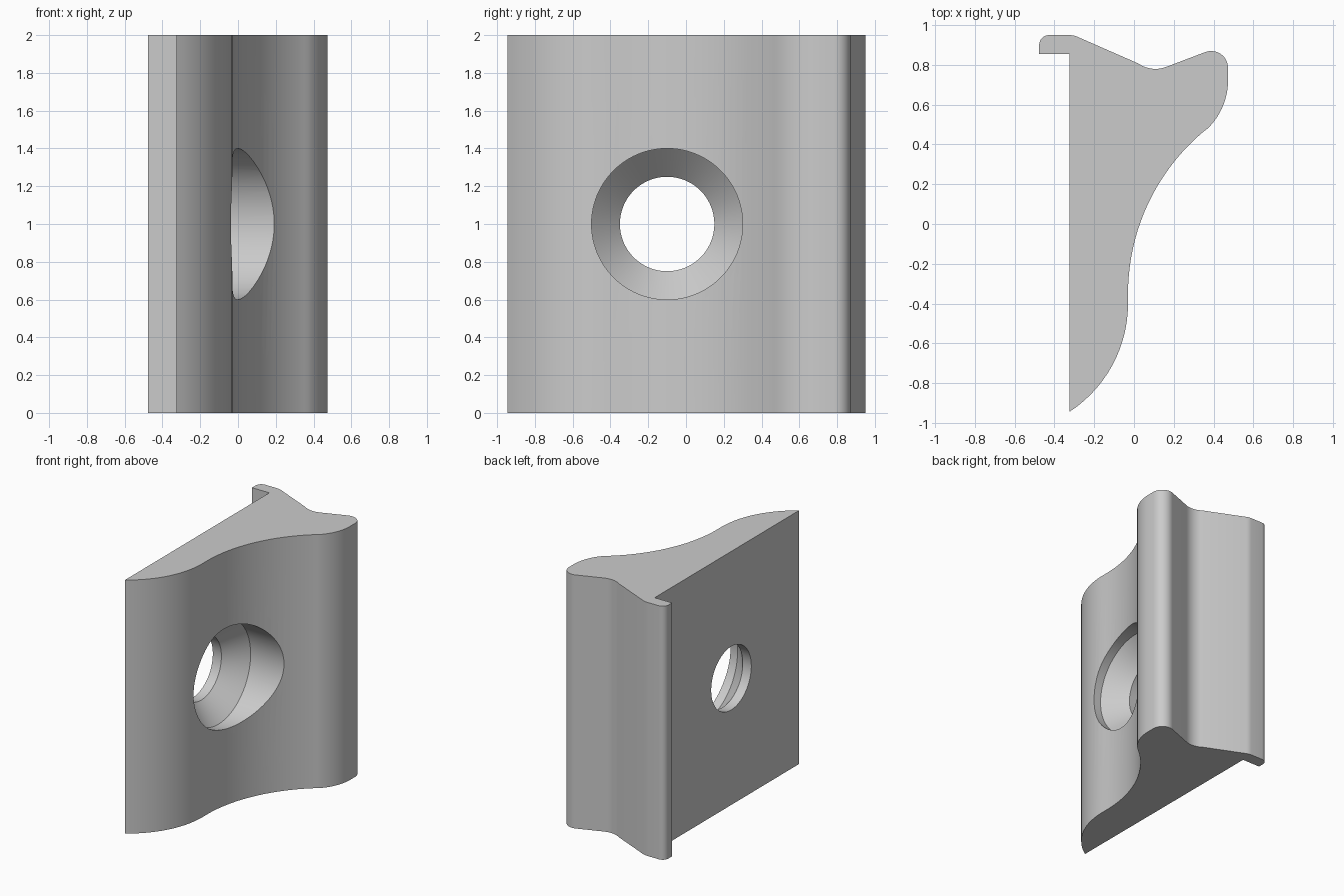
import bpy
import bmesh
from math import cos, sin, radians, pi

cube = bpy.data.objects.get("Cube")
if cube:
    bpy.data.objects.remove(cube, do_unlink=True)

HEIGHT = 2.0
HOLE_Y, HOLE_Z = -0.1, 1.0


def arc(cx, cy, r, start, end, n):
    """Points along a circular arc, angles in degrees."""
    angles = [radians(start + (end - start) * i / n) for i in range(n + 1)]
    return [(cx + r * cos(a), cy + r * sin(a)) for a in angles]


def mesh_object(name, bm):
    bmesh.ops.recalc_face_normals(bm, faces=bm.faces)
    mesh = bpy.data.meshes.new(name)
    bm.to_mesh(mesh)
    bm.free()
    obj = bpy.data.objects.new(name, mesh)
    bpy.context.collection.objects.link(obj)
    return obj


# Cross-section, counter-clockwise from the thin front tip
profile = arc(-0.681, -0.4, 0.651, -56.8, 0, 14)           # convex nose
profile += arc(1.034, -0.35, 1.064, 180, 130, 20)          # hollow sweep
profile += arc(0.137, 0.722, 0.336, -50, 0, 12)[1:]        # shoulder
profile += arc(0.388, 0.785, 0.085, 0, 110, 14)            # rounded back corner
profile += arc(0.108, 0.930, 0.150, -70, -125, 10)         # back groove
profile += arc(-0.325, 0.85, 0.1, 67, 90, 4)               # lip ramp end
profile += arc(-0.427, 0.9, 0.05, 90, 180, 8)              # lip corner
profile += [(-0.477, 0.855), (-0.325, 0.855)]              # lip underside

# Extruded block
bm = bmesh.new()
base = bm.faces.new([bm.verts.new((x, y, 0)) for x, y in profile])
extruded = bmesh.ops.extrude_face_region(bm, geom=[base])
top = [v for v in extruded["geom"] if isinstance(v, bmesh.types.BMVert)]
bmesh.ops.translate(bm, verts=top, vec=(0, 0, HEIGHT))
block = mesh_object("clamp_block", bm)

# Countersunk hole: stacked rings along x
bm = bmesh.new()
SIDES = 96
rings = []
for x, r in [(-0.6, 0.25), (-0.25, 0.25), (-0.1, 0.4), (0.8, 0.4)]:
    rings.append([bm.verts.new((x, HOLE_Y + r * cos(2 * pi * i / SIDES),
                                HOLE_Z + r * sin(2 * pi * i / SIDES)))
                  for i in range(SIDES)])
for a, b in zip(rings, rings[1:]):
    for i in range(SIDES):
        j = (i + 1) % SIDES
        bm.faces.new((a[i], a[j], b[j], b[i]))
bm.faces.new(rings[0])
bm.faces.new(rings[-1])
cutter = mesh_object("hole_cutter", bm)
cutter.hide_render = True

# Cut the hole
bpy.ops.object.select_all(action="DESELECT")
block.select_set(True)
bpy.context.view_layer.objects.active = block
cut = block.modifiers.new("bolt_hole", "BOOLEAN")
cut.operation = "DIFFERENCE"
cut.solver = "EXACT"
cut.object = cutter
bpy.ops.object.modifier_apply(modifier=cut.name)
bpy.data.objects.remove(cutter, do_unlink=True)

# Plain grey finish
grey = bpy.data.materials.new("plain_grey")
grey.use_nodes = True
colour = (0.6, 0.6, 0.6, 1)
grey.diffuse_color = colour
grey.node_tree.nodes["Principled BSDF"].inputs["Base Color"].default_value = colour
block.data.materials.clear()
block.data.materials.append(grey)

bpy.ops.object.shade_smooth_by_angle(angle=radians(30))
